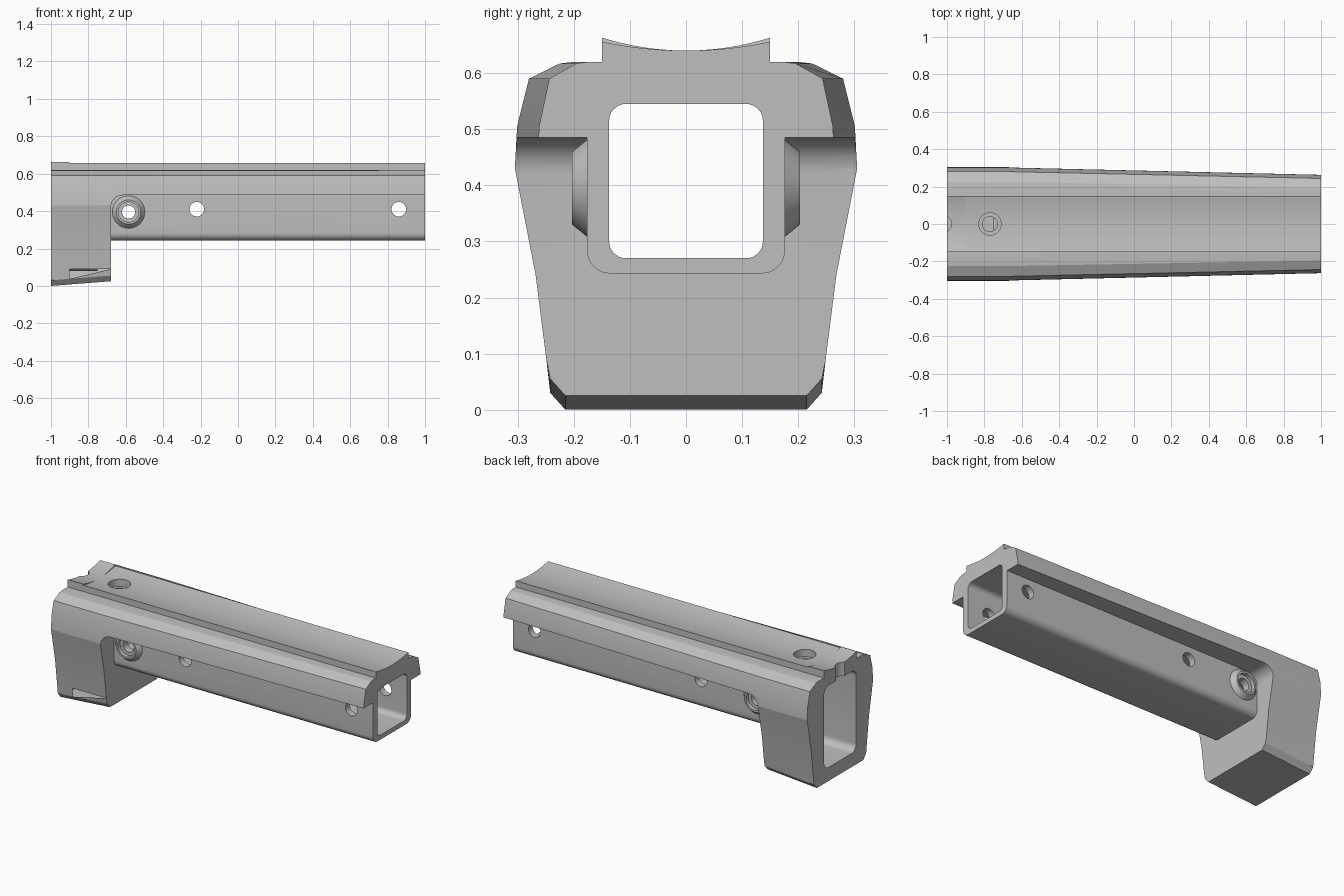
import bpy, bmesh, math
from mathutils import Matrix

cube = bpy.data.objects.get("Cube")
if cube:
    bpy.data.objects.remove(cube, do_unlink=True)

grey = bpy.data.materials.new("plain_grey")
grey.use_nodes = True
colour = (0.52, 0.52, 0.52, 1)
grey.diffuse_color = colour
grey.node_tree.nodes["Principled BSDF"].inputs["Base Color"].default_value = colour


def make_object(name, bm):
    bmesh.ops.recalc_face_normals(bm, faces=bm.faces[:])
    mesh = bpy.data.meshes.new(name)
    bm.to_mesh(mesh)
    bm.free()
    mesh.materials.append(grey)
    obj = bpy.data.objects.new(name, mesh)
    bpy.context.collection.objects.link(obj)
    return obj


def loft(name, rings):
    """Skin equal-length closed rings and cap both ends."""
    bm = bmesh.new()
    rows = [[bm.verts.new(p) for p in ring] for ring in rings]
    n = len(rows[0])
    for a, b in zip(rows, rows[1:]):
        for i in range(n):
            j = (i + 1) % n
            bm.faces.new((a[i], a[j], b[j], b[i]))
    bm.faces.new(rows[0])
    bm.faces.new(rows[-1])
    return make_object(name, bm)


def rounded_bar(name, x0, x1, half, z0, z1, r, steps=8):
    """Bar along x with a rounded rectangular section."""
    section = []
    corners = [(half - r, z1 - r), (r - half, z1 - r),
               (r - half, z0 + r), (half - r, z0 + r)]
    for k, (cy, cz) in enumerate(corners):
        for i in range(steps + 1):
            a = (k + i / steps) * math.pi / 2
            section.append((cy + r * math.cos(a), cz + r * math.sin(a)))
    return loft(name, [[(x, y, z) for y, z in section] for x in (x0, x1)])


def cone(name, centre, r1, r2, depth, axis="Z", sign=1):
    """Cone or cylinder about z, or about y pointing along sign."""
    bm = bmesh.new()
    turn = Matrix.Rotation(-sign * math.pi / 2, 4, "X") if axis == "Y" else Matrix()
    bmesh.ops.create_cone(bm, cap_ends=True, segments=48, radius1=r1, radius2=r2,
                          depth=depth, matrix=Matrix.Translation(centre) @ turn)
    return make_object(name, bm)


def combine(target, other, operation):
    mod = target.modifiers.new("join", "BOOLEAN")
    mod.operation = operation
    mod.solver = "EXACT"
    mod.object = other
    bpy.context.view_layer.objects.active = target
    bpy.ops.object.modifier_apply(modifier=mod.name)
    bpy.data.objects.remove(other, do_unlink=True)


# Housing section: flanks from the bottom up, then the concave saddle
flank = [(0.215, 0), (0.242, 0.03), (0.249, 0.09), (0.268, 0.24), (0.305, 0.43),
         (0.301, 0.505), (0.28, 0.59), (0.225, 0.617), (0.2, 0.62)]


def housing_ring(x, taper, rise):
    right = []
    for y, z in flank:
        lift = 0.078 * (x + 1) if z < 0.05 and x < 0 else 0
        right.append((y * taper, z + lift))
    right.append((0.15, 0.62))
    saddle = [(0.15 * (1 - i / 6), 0.64 + rise * (1 - i / 6) ** 2) for i in range(13)]
    left = [(-y, z) for y, z in reversed(right)]
    return [(x, y, z) for y, z in right + saddle + left]


body = loft("rail_housing", [
    housing_ring(-1, 1, 0.023), housing_ring(-0.901, 1, 0.023),
    housing_ring(-0.9, 1, 0.016), housing_ring(-0.67, 1, 0.016),
    housing_ring(1, 0.87, 0.016)])

# Clear away the underside behind the grip block, leaving a filleted corner
x0, top, r = -0.68, 0.485, 0.065
outline = [(1.2, top), (1.2, -0.2), (x0, -0.2)]
for i in range(9):
    a = math.pi - i * math.pi / 16
    outline.append((x0 + r + r * math.cos(a), top - r + r * math.sin(a)))
combine(body, loft("underside_cutter",
                   [[(x, y, z) for x, z in outline] for y in (-0.5, 0.5)]), "DIFFERENCE")

# Square tube and side bosses
combine(body, rounded_bar("tube", -0.72, 1, 0.176, 0.243, 0.59, 0.04), "UNION")
for side in (-1, 1):
    combine(body, cone("boss", (-0.585, side * 0.1815, 0.395), 0.1, 0.065, 0.043,
                       "Y", side), "UNION")

# Long cavity and deeper pocket in the block end
combine(body, rounded_bar("cavity_cutter", -1.1, 1.1, 0.137, 0.27, 0.545, 0.03), "DIFFERENCE")
combine(body, rounded_bar("pocket_cutter", -1.2, -0.75, 0.148, 0.08, 0.56, 0.04), "DIFFERENCE")

# Cross holes through both tube walls, with boss counterbores
for x, z, radius in ((-0.585, 0.395, 0.035), (-0.22, 0.41, 0.039), (0.86, 0.41, 0.039)):
    combine(body, cone("hole_cutter", (x, 0, z), radius, radius, 1, "Y"), "DIFFERENCE")
for side in (-1, 1):
    combine(body, cone("counterbore_cutter", (-0.585, side * 0.23, 0.395),
                       0.054, 0.054, 0.1, "Y", side), "DIFFERENCE")

# Stepped top hole and end notch
for x, z, radius in ((-0.77, 0.7, 0.04), (-0.77, 0.75, 0.06), (-1.02, 0.7, 0.044)):
    combine(body, cone("top_cutter", (x, 0, z), radius, radius, 0.3), "DIFFERENCE")

bpy.ops.object.select_all(action="DESELECT")
body.select_set(True)
bpy.context.view_layer.objects.active = body
bpy.ops.object.shade_smooth_by_angle(angle=math.radians(14))
